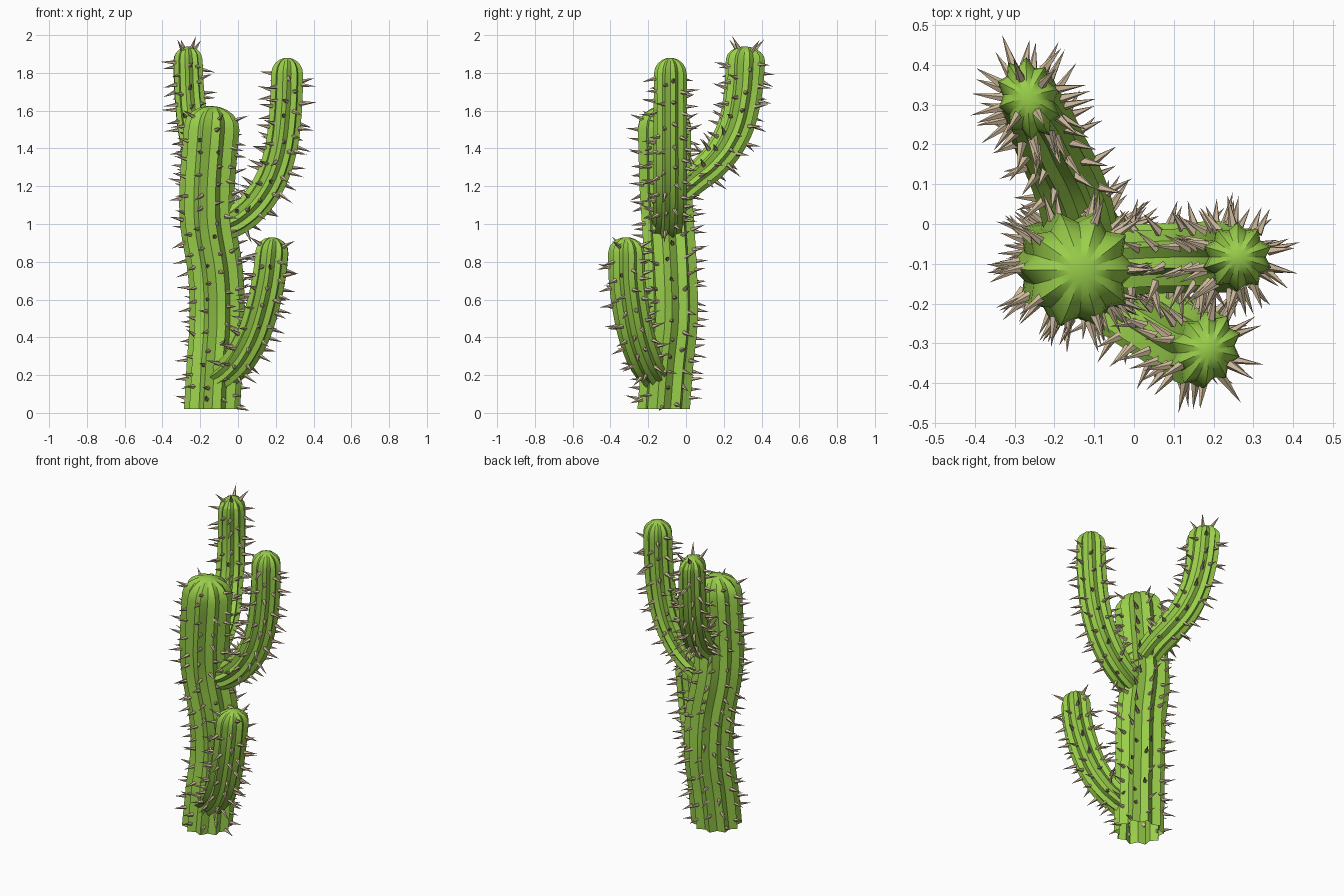
import bpy, bmesh, math, random
from mathutils import Vector

if "Cube" in bpy.data.objects:
    bpy.data.objects.remove(bpy.data.objects["Cube"])

random.seed(4)
RIBS = 10
GROOVE = 0.8


def material(name, col):
    m = bpy.data.materials.new(name)
    m.diffuse_color = (*col, 1)
    m.use_nodes = True
    m.node_tree.nodes["Principled BSDF"].inputs["Base Color"].default_value = m.diffuse_color
    return m


GREEN = material("cactus_green", (0.32, 0.62, 0.07))
TAN = material("spine_tan", (0.62, 0.49, 0.33))


def spline(pts, sub=4):
    # Catmull-Rom through points of (x, y, z, side radius, depth radius)
    p = [Vector(q) for q in pts]
    p = [2 * p[0] - p[1]] + p + [2 * p[-1] - p[-2]]
    out = []
    for i in range(1, len(p) - 2):
        a, b, c, d = p[i - 1:i + 3]
        for k in range(sub):
            t = k / sub
            out.append(0.5 * (2 * b + (c - a) * t + (2 * a - 5 * b + 4 * c - d) * t * t
                              + (3 * b - a - 3 * c + d) * t ** 3))
    return out + [p[-2]]


def finish(bm, name, mat):
    bmesh.ops.recalc_face_normals(bm, faces=bm.faces)
    me = bpy.data.meshes.new(name)
    bm.to_mesh(me)
    bm.free()
    me.materials.append(mat)
    ob = bpy.data.objects.new(name, me)
    bpy.context.collection.objects.link(ob)
    return ob


def add_spine(bm, base, direction, length, rad):
    # five-sided cone
    d = direction.normalized()
    u = d.orthogonal().normalized()
    w = d.cross(u)
    ring = [bm.verts.new(base + rad * (u * math.cos(a) + w * math.sin(a)))
            for a in (i * math.tau / 5 for i in range(5))]
    tip = bm.verts.new(base + d * length)
    bm.faces.new(ring)
    for i in range(5):
        bm.faces.new((ring[i], ring[(i + 1) % 5], tip))


def stem(name, pts, side, cap, spacing, skip=0.0, length=0.08, crown=()):
    side = Vector(side)
    s = spline(pts)
    pos = [Vector(q[:3]) for q in s]
    frames = []
    for i, q in enumerate(s):
        t = (pos[min(i + 1, len(s) - 1)] - pos[max(i - 1, 0)]).normalized()
        if i == 0 and name == "trunk":
            t = Vector((0, 0, 1))
        u = (side - t * side.dot(t)).normalized()
        frames.append((pos[i], t, u, t.cross(u), q[3], q[4]))

    def point(f, a, k):
        c, t, u, v, ru, rv = f
        return c + k * (u * math.cos(a) * ru + v * math.sin(a) * rv)

    # ribbed body rings (open at the bottom), then a rounded cap
    rings = [(f, 1.0) for f in frames]
    c, t, u, v, ru, rv = frames[-1]
    for deg in (22, 42, 60, 76):
        a = math.radians(deg)
        rings.append(((c + t * cap * math.sin(a), t, u, v, ru, rv), math.cos(a)))
    n = RIBS * 2
    bm = bmesh.new()
    loops = [[bm.verts.new(point(f, j * math.tau / n, k * (1 if j % 2 == 0 else GROOVE)))
              for j in range(n)] for f, k in rings]
    for lo, hi in zip(loops, loops[1:]):
        for j in range(n):
            bm.faces.new((lo[j], lo[(j + 1) % n], hi[(j + 1) % n], hi[j]))
    top = bm.verts.new(c + t * cap)
    for j in range(n):
        bm.faces.new((loops[-1][j], loops[-1][(j + 1) % n], top))
    ob = finish(bm, name, GREEN)
    bpy.context.view_layer.objects.active = ob
    ob.select_set(True)
    bpy.ops.object.shade_smooth_by_angle(angle=math.radians(20))
    ob.select_set(False)

    # spines staggered along every rib
    dist = [0.0]
    for a, b in zip(pos, pos[1:]):
        dist.append(dist[-1] + (b - a).length)
    bm = bmesh.new()
    for r in range(RIBS):
        d = skip + 0.015 + (r * 3 % RIBS) / RIBS * spacing
        while d < dist[-1]:
            a = r * math.tau / RIBS + random.uniform(-0.12, 0.12)
            x = min(max(d + random.uniform(-0.02, 0.02), 0.012), dist[-1] - 0.001)
            i = max(k for k in range(len(dist) - 1) if dist[k] <= x)
            w = (x - dist[i]) / (dist[i + 1] - dist[i])
            base = point(frames[i], a, 0.9).lerp(point(frames[i + 1], a, 0.9), w)
            out = base - pos[i].lerp(pos[i + 1], w)
            jit = Vector([random.uniform(-0.3, 0.3) for _ in range(3)])
            add_spine(bm, base, out.normalized() + jit,
                      length * random.uniform(0.8, 1.1), 0.0125)
            d += spacing
    # spines on the rounded crown: (angle around, angle up)
    for az, el in crown:
        az, el = math.radians(az), math.radians(el)
        h = u * math.cos(az) * ru + v * math.sin(az) * rv
        p = h * math.cos(el) + t * cap * math.sin(el)
        add_spine(bm, c + p * 0.9, p, length, 0.0125)
    finish(bm, name + "_spines", TAN)


stem("trunk", [
    (-0.137, -0.118, 0.02, 0.149, 0.146), (-0.125, -0.10, 0.25, 0.147, 0.145),
    (-0.11, -0.075, 0.5, 0.146, 0.145), (-0.12, -0.08, 0.75, 0.146, 0.145),
    (-0.16, -0.095, 1.0, 0.146, 0.145), (-0.163, -0.108, 1.2, 0.146, 0.145),
    (-0.14, -0.114, 1.51, 0.148, 0.148)],
    (1, 0, 0), 0.115, 0.095, crown=[(az, 28) for az in range(0, 360, 72)])

stem("right_arm", [
    (-0.1, -0.1, 0.98, 0.085, 0.08), (0.0, -0.09, 1.025, 0.088, 0.085),
    (0.1, -0.085, 1.115, 0.088, 0.088), (0.182, -0.083, 1.25, 0.089, 0.089),
    (0.232, -0.083, 1.42, 0.089, 0.09), (0.254, -0.083, 1.62, 0.088, 0.09),
    (0.26, -0.083, 1.795, 0.087, 0.089)],
    (0, 1, 0), 0.085, 0.11, skip=0.1)

stem("back_arm", [
    (-0.13, -0.04, 1.17, 0.092, 0.078), (-0.145, 0.04, 1.235, 0.092, 0.08),
    (-0.175, 0.125, 1.305, 0.09, 0.085), (-0.213, 0.205, 1.4, 0.087, 0.092),
    (-0.24, 0.268, 1.53, 0.084, 0.098), (-0.258, 0.303, 1.7, 0.08, 0.103),
    (-0.265, 0.315, 1.865, 0.077, 0.107)],
    (0.96, 0.28, 0), 0.075, 0.11, skip=0.1,
    crown=[(95, 60), (215, 50), (290, 62), (20, 50)])

stem("front_arm", [
    (-0.105, -0.155, 0.185, 0.088, 0.078), (-0.045, -0.187, 0.228, 0.094, 0.082),
    (0.02, -0.225, 0.3, 0.098, 0.086), (0.085, -0.265, 0.42, 0.1, 0.088),
    (0.133, -0.295, 0.57, 0.102, 0.088), (0.165, -0.313, 0.72, 0.102, 0.087),
    (0.18, -0.315, 0.85, 0.102, 0.086)],
    (0.55, 0.83, 0), 0.08, 0.11, skip=0.06, crown=[(30, 30), (150, 30), (270, 30)])
